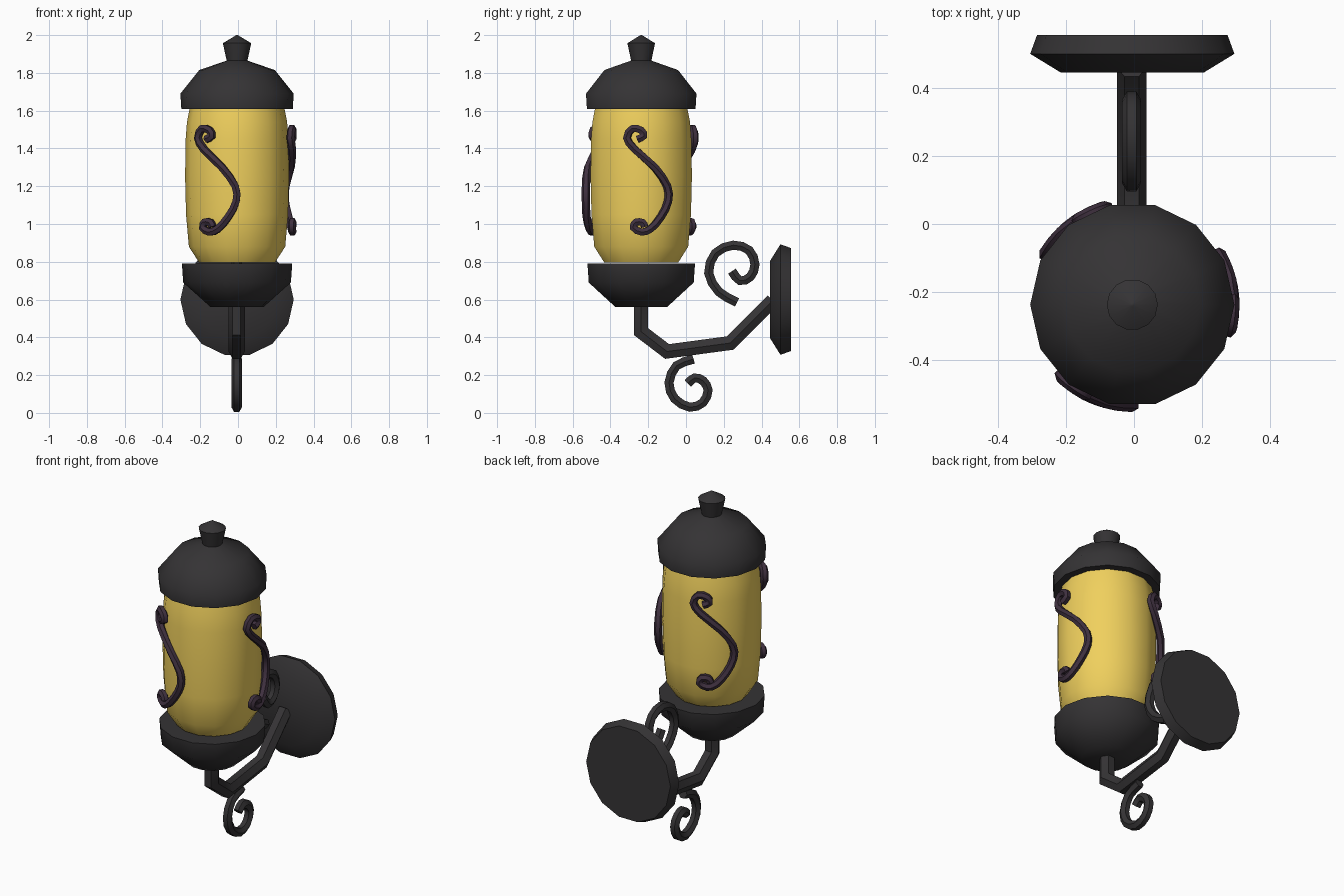
import bpy, bmesh, math
from mathutils import Vector, Matrix

if "Cube" in bpy.data.objects:
    bpy.data.objects.remove(bpy.data.objects["Cube"])

CX, CY = -0.005, -0.237   # lantern axis


def material(name, rgb):
    m = bpy.data.materials.new(name)
    m.diffuse_color = (*rgb, 1)
    m.use_nodes = True
    m.node_tree.nodes["Principled BSDF"].inputs["Base Color"].default_value = m.diffuse_color
    return m


IRON = material("dark_iron", (0.035, 0.033, 0.035))
GLASS = material("amber_glass", (0.87, 0.63, 0.11))
PURPLE = material("purple_iron", (0.05, 0.03, 0.05))


def finish(bm, name, mat, angle=45):
    bmesh.ops.recalc_face_normals(bm, faces=bm.faces)
    me = bpy.data.meshes.new(name)
    bm.to_mesh(me)
    bm.free()
    ob = bpy.data.objects.new(name, me)
    bpy.context.collection.objects.link(ob)
    me.materials.append(mat)
    bpy.ops.object.select_all(action='DESELECT')
    ob.select_set(True)
    bpy.context.view_layer.objects.active = ob
    bpy.ops.object.shade_smooth_by_angle(angle=math.radians(angle))
    return ob


def skin(bm, rings):
    n = len(rings[0])
    for a, b in zip(rings, rings[1:]):
        for i in range(n):
            bm.faces.new((a[i], a[(i + 1) % n], b[(i + 1) % n], b[i]))
    bm.faces.new(rings[0])
    bm.faces.new(rings[-1])


def lathe(name, profile, mat, matrix, n=14, angle=45):
    bm = bmesh.new()
    rings = [[bm.verts.new(matrix @ Vector((r * math.cos(math.tau * i / n), r * math.sin(math.tau * i / n), z)))
              for i in range(n)] for r, z in profile]
    skin(bm, rings)
    return finish(bm, name, mat, angle)


def smooth_path(pts, steps):
    # Catmull-Rom through the given points
    p = [Vector(q) for q in pts]
    p = [2 * p[0] - p[1]] + p + [2 * p[-1] - p[-2]]
    out = []
    for i in range(1, len(p) - 2):
        a, b, c, d = p[i - 1:i + 3]
        for s in range(steps):
            t = s / steps
            out.append(0.5 * (2 * b + (c - a) * t + (2 * a - 5 * b + 4 * c - d) * t * t
                              + (3 * b - a - 3 * c + d) * t ** 3))
    return out + [p[-2]]


def tube(name, path, radius, mat, side_of, n=6, mitre=False):
    # sweeps an n-sided section; side_of(point) gives the section's fixed axis
    bm = bmesh.new()
    rings = []
    for i, p in enumerate(path):
        a = (p - path[i - 1]).normalized() if i else (path[1] - p).normalized()
        b = (path[i + 1] - p).normalized() if i < len(path) - 1 else a
        t = (a + b).normalized()
        side = side_of(p)
        side = (side - t * side.dot(t)).normalized()
        up = t.cross(side) * (1 / max(t.dot(a), 0.5) if mitre else 1)
        rings.append([bm.verts.new(p + radius * (side * math.cos(math.tau * k / n) + up * math.sin(math.tau * k / n)))
                      for k in range(n)])
    skin(bm, rings)
    return finish(bm, name, mat, 50)


# lantern body: cap with finial, glass and cup
axis = Matrix.Translation((CX, CY, 0))
lathe("cap", [(0.295, 1.61), (0.30, 1.69), (0.20, 1.815), (0.055, 1.865), (0.075, 1.957), (0.004, 2.0)],
      IRON, axis)
lathe("glass", [(0.20, 0.795), (0.255, 0.88), (0.27, 1.05), (0.275, 1.25), (0.272, 1.45), (0.265, 1.54),
                (0.25, 1.615)], GLASS, axis)
lathe("cup", [(0.14, 0.56), (0.285, 0.69), (0.292, 0.79)], IRON, axis)

# round wall plate, its axis along y
lathe("wall_plate", [(0.21, -0.445), (0.30, -0.50), (0.28, -0.555)], IRON,
      Matrix.Translation((CX, 0, 0.60)) @ Matrix.Rotation(math.pi / 2, 4, 'X'))


def in_side_plane(pts):
    return [Vector((CX - 0.002, y, z)) for y, z in pts]


def sideways(p):
    return Vector((1, 0, 0))


# bent support arm
tube("support_arm", in_side_plane([(-0.238, 0.57), (-0.238, 0.43), (-0.10, 0.325), (0.235, 0.37), (0.46, 0.595)]),
     0.043, IRON, sideways, mitre=True)

# two spiral scrolls on the arm
upper = [(0.27, 0.585), (0.175, 0.64), (0.12, 0.74), (0.155, 0.845), (0.25, 0.888), (0.335, 0.86),
         (0.365, 0.785), (0.34, 0.72), (0.285, 0.70), (0.243, 0.75)]
lower = [(0.04, 0.285), (-0.05, 0.25), (-0.09, 0.16), (-0.06, 0.075), (0.02, 0.03), (0.09, 0.055),
         (0.117, 0.12), (0.09, 0.17), (0.045, 0.185), (0.01, 0.155)]
for name, pts in (("upper_scroll", upper), ("lower_scroll", lower)):
    tube(name, smooth_path(in_side_plane(pts), 2), 0.028, IRON, sideways)

# three S-shaped ornaments wrapped round the glass
S = [(-0.17, 1.448), (-0.14, 1.465), (-0.15, 1.495), (-0.19, 1.505), (-0.212, 1.455), (-0.18, 1.395),
     (-0.085, 1.30), (-0.015, 1.20), (-0.01, 1.12), (-0.05, 1.04), (-0.105, 0.975), (-0.15, 0.957),
     (-0.185, 0.98), (-0.175, 1.01), (-0.145, 1.008), (-0.135, 0.985)]
R = 0.293


def outward(p):
    return Vector((p.x - CX, p.y - CY, 0))


for k in range(3):
    pts = []
    for x, z in S:
        a = 1.5 * math.pi + math.asin((x - CX) / R) + k * math.tau / 3
        pts.append((CX + R * math.cos(a), CY + R * math.sin(a), z))
    tube(f"glass_ornament_{k + 1}", smooth_path(pts, 2), 0.022, PURPLE, outward)
